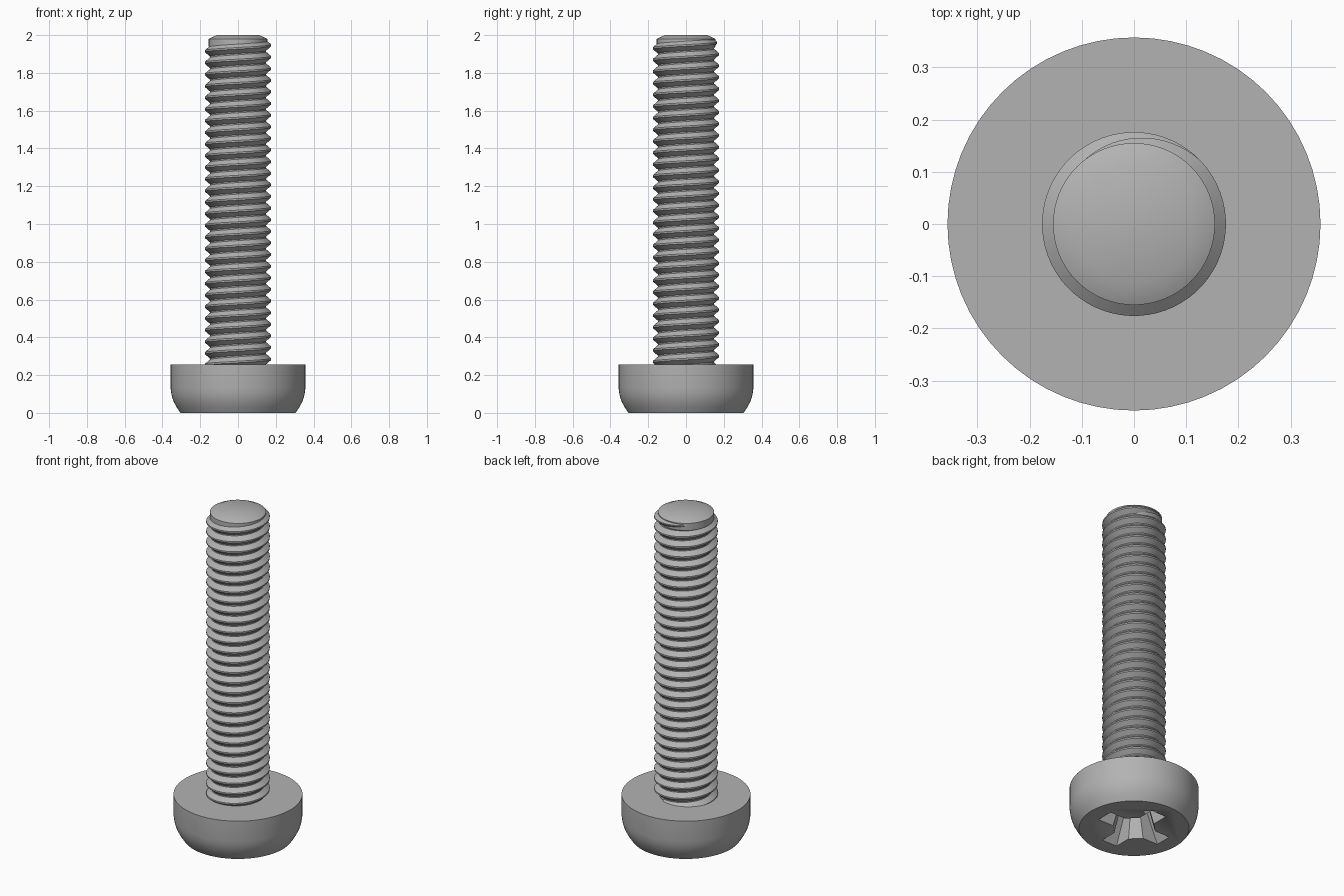
import bpy, bmesh, math
from mathutils import Matrix

cube = bpy.data.objects.get("Cube")
if cube:
    bpy.data.objects.remove(cube)

steel = bpy.data.materials.new("grey steel")
steel.use_nodes = True
grey = (0.45, 0.45, 0.45, 1)
steel.diffuse_color = grey
steel.node_tree.nodes["Principled BSDF"].inputs["Base Color"].default_value = grey

SEG = 64
HEAD_H = 0.255
PITCH = 0.0615
ROOT, CREST = 0.149, 0.177


def add_object(name, bm, angle=30):
    bmesh.ops.recalc_face_normals(bm, faces=bm.faces)
    mesh = bpy.data.meshes.new(name)
    bm.to_mesh(mesh)
    bm.free()
    obj = bpy.data.objects.new(name, mesh)
    bpy.context.collection.objects.link(obj)
    mesh.materials.append(steel)
    bpy.ops.object.select_all(action="DESELECT")
    obj.select_set(True)
    bpy.context.view_layer.objects.active = obj
    bpy.ops.object.shade_smooth_by_angle(angle=math.radians(angle))
    return obj


def lathe(name, profile):
    """Revolve (radius, z) points around z and close both ends."""
    bm = bmesh.new()
    rings = []
    for r, z in profile:
        rings.append([bm.verts.new((r * math.cos(a), r * math.sin(a), z))
                      for a in (2 * math.pi * i / SEG for i in range(SEG))])
    for low, high in zip(rings, rings[1:]):
        for i in range(SEG):
            j = (i + 1) % SEG
            bm.faces.new((low[i], low[j], high[j], high[i]))
    bm.faces.new(rings[0][::-1])
    bm.faces.new(rings[-1])
    return add_object(name, bm)


def cutter(name, bottom, top, z0, z1):
    """Tapered prism between two outlines."""
    bm = bmesh.new()
    a = [bm.verts.new((x, y, z0)) for x, y in bottom]
    b = [bm.verts.new((x, y, z1)) for x, y in top]
    n = len(a)
    for i in range(n):
        bm.faces.new((a[i], a[(i + 1) % n], b[(i + 1) % n], b[i]))
    bm.faces.new(a[::-1])
    bm.faces.new(b)
    obj = add_object(name, bm)
    obj.hide_render = True
    obj.hide_viewport = True
    return obj


def cross(length, width, flare):
    """Cross outline whose inner corners are cut back by a flare."""
    pts = []
    for k in range(4):
        rot = Matrix.Rotation(k * math.pi / 2, 2)
        for p in ((flare, -width), (length, -width), (length, width), (flare, width)):
            x = rot[0][0] * p[0] + rot[0][1] * p[1]
            y = rot[1][0] * p[0] + rot[1][1] * p[1]
            pts.append((x, y))
    return pts


# Rounded pan head with the drive recess in its underside
head = lathe("head", [(0.305, 0), (0.325, 0.03), (0.342, 0.062), (0.352, 0.095),
                      (0.357, 0.13), (0.357, HEAD_H)])
recess = cutter("recess_cutter", cross(0.215, 0.052, 0.11), cross(0.10, 0.03, 0.06),
                -0.005, 0.2)
cut = head.modifiers.new("drive recess", "BOOLEAN")
cut.operation = "DIFFERENCE"
cut.solver = "EXACT"
cut.object = recess

# Core of the shank with the chamfered tip
lathe("shank_core", [(ROOT, HEAD_H - 0.01), (ROOT, 1.93), (0.155, 1.94),
                     (0.155, 1.98), (0.113, 2.0)])

# Helical thread that fades out at the tip
bm = bmesh.new()
STEP = 2 * math.pi / SEG
end = math.radians(155)
fade = math.radians(110)
z_end = 1.972
turns = (z_end - HEAD_H + 0.02) / PITCH
rows = int(turns * SEG)
section = [(0, -0.46), (1, -0.07), (1, 0.07), (0, 0.46)]
previous = None
for i in range(rows + 1):
    back = (rows - i) * STEP
    angle = end - back
    z = z_end - PITCH * back / (2 * math.pi)
    size = min(1, back / fade)
    row = []
    for lift, dz in section:
        r = ROOT - 0.001 + lift * (CREST - ROOT) * size
        row.append(bm.verts.new((r * math.cos(angle), r * math.sin(angle),
                                 z + dz * PITCH * (0.3 + 0.7 * size))))
    if previous:
        for k in range(len(section) - 1):
            bm.faces.new((previous[k], row[k], row[k + 1], previous[k + 1]))
    else:
        bm.faces.new(row)
    previous = row
bm.faces.new(previous)
add_object("thread", bm)
